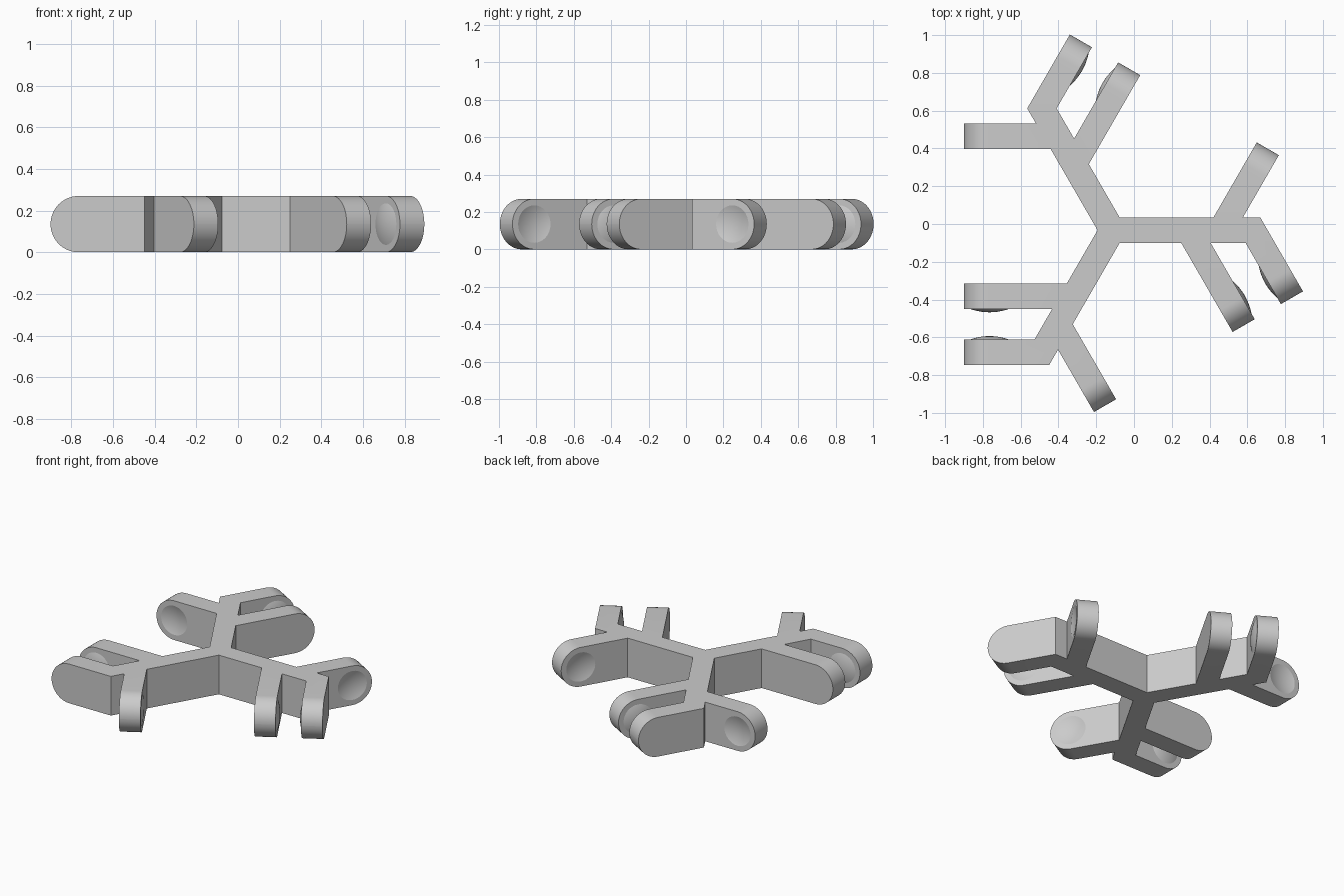
import bpy, bmesh
from math import radians, sqrt
from mathutils import Matrix, Vector

if "Cube" in bpy.data.objects:
    bpy.data.objects.remove(bpy.data.objects["Cube"])

HALF = 0.0675             # half thickness of every bar
HEIGHT = 0.27
REACH = 0.785             # distance of every fingertip from the hub, along the finger
INNER, OUTER, SINGLE = 0.35, 0.645, 0.4975   # sideways offsets of the fingers
HUB = Vector((-0.115, -0.033, 0))
ROOT3 = sqrt(3)

grey = bpy.data.materials.new("plain grey")
grey.use_nodes = True
colour = (0.6, 0.6, 0.6, 1)
grey.diffuse_color = colour
grey.node_tree.nodes["Principled BSDF"].inputs["Base Color"].default_value = colour


def on_finger(offset, along, side):
    """Point in a finger's own directions; side -1 leans to -y, +1 to +y."""
    return Vector((offset * ROOT3 / 2 + along / 2,
                   side * (along * ROOT3 / 2 - offset / 2), 0))


def root(offset, y, side):
    """Where a finger edge meets the arm edge at height y."""
    return on_finger(offset, (side * y + offset / 2) * 2 / ROOT3, side)


def finger(offset, side):
    """The two tip corners of a finger."""
    return [on_finger(offset + side_step, REACH, side) for side_step in (-HALF, HALF)]


def make_object(name, bm):
    mesh = bpy.data.meshes.new(name)
    bmesh.ops.recalc_face_normals(bm, faces=bm.faces)
    bm.to_mesh(mesh)
    bm.free()
    mesh.materials.append(grey)
    obj = bpy.data.objects.new(name, mesh)
    bpy.context.collection.objects.link(obj)
    return obj


# Outline of one arm, from its lower hub corner round to its upper edge
arm = [Vector((HALF / ROOT3, -HALF, 0)),
       root(INNER - HALF, -HALF, -1), *finger(INNER, -1), root(INNER + HALF, -HALF, -1),
       root(OUTER - HALF, -HALF, -1), *finger(OUTER, -1), root(OUTER + HALF, HALF, -1),
       root(SINGLE + HALF, HALF, 1), *reversed(finger(SINGLE, 1)), root(SINGLE - HALF, HALF, 1)]
turns = [Matrix.Rotation(radians(angle), 3, "Z") for angle in (0, 120, 240)]

# Connector body: three arms extruded together
bm = bmesh.new()
outline = [bm.verts.new(turn @ p + HUB) for turn in turns for p in arm]
base = bm.faces.new(outline)
top = bmesh.ops.extrude_face_region(bm, geom=[base])["geom"]
bmesh.ops.translate(bm, vec=(0, 0, HEIGHT),
                    verts=[v for v in top if isinstance(v, bmesh.types.BMVert)])

# Round the fingertips fully
tips = []
for edge in bm.edges:
    a, b = (v.co - HUB for v in edge.verts)
    if abs(a.z - b.z) < 0.001 and abs((a - b).length - 2 * HALF) < 0.001:
        tips.append(edge)
bmesh.ops.bevel(bm, geom=tips, offset=HEIGHT / 2 - 0.0002, segments=14,
                profile=0.5, affect="EDGES")
body = make_object("connector_body", bm)


def lenses(name, places, radius, bulge):
    """Shallow two-sided lenses standing on finger sides, repeated on all arms."""
    bm = bmesh.new()
    for offset, side in places:
        middle = on_finger(offset, REACH - HEIGHT / 2, side) + Vector((0, 0, HEIGHT / 2))
        normal = on_finger(1, 0, side)
        stand = normal.to_track_quat("Z", "Y").to_matrix()
        for turn in turns:
            ball = bmesh.ops.create_uvsphere(bm, u_segments=32, v_segments=14, radius=1)
            for v in ball["verts"]:
                r2 = v.co.x ** 2 + v.co.y ** 2
                sign = 1 if v.co.z > 0 else -1
                z = sign * bulge * max(0, 1 - r2)
                v.co = turn @ (stand @ Vector((v.co.x * radius, v.co.y * radius, z)) + middle) + HUB
    return make_object(name, bm)


# Bumps face each other inside each pair; the single finger has a dimple on both sides
bumps = lenses("grip_bumps", [(INNER + HALF, -1), (OUTER - HALF, -1)], 0.1, 0.017)
dimples = lenses("grip_dimples", [(SINGLE - HALF, 1), (SINGLE + HALF, 1)], 0.1, 0.017)
for helper, operation in ((bumps, "UNION"), (dimples, "DIFFERENCE")):
    helper.hide_render = True
    mod = body.modifiers.new(helper.name, "BOOLEAN")
    mod.operation = operation
    mod.solver = "EXACT"
    mod.object = helper

# Bake the joins and drop the helpers
bpy.context.view_layer.update()
baked = bpy.data.meshes.new_from_object(body.evaluated_get(bpy.context.evaluated_depsgraph_get()))
body.modifiers.clear()
body.data = baked
for helper in (bumps, dimples):
    bpy.data.objects.remove(helper)

bpy.ops.object.select_all(action="DESELECT")
body.select_set(True)
bpy.context.view_layer.objects.active = body
bpy.ops.object.shade_smooth_by_angle(angle=radians(15))
